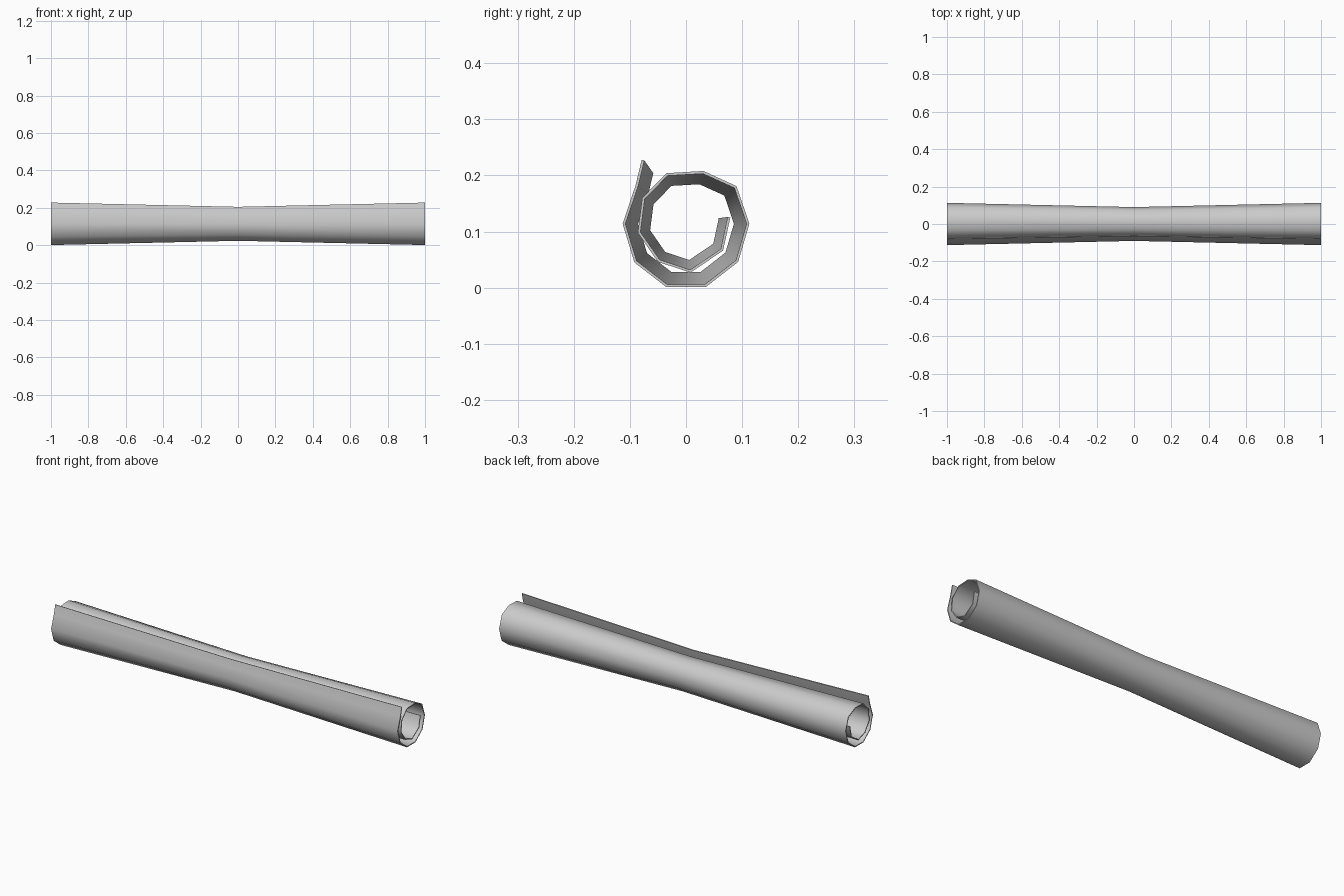
import bpy
import bmesh
import math

cube = bpy.data.objects.get("Cube")
if cube:
    bpy.data.objects.remove(cube, do_unlink=True)

CENTRE_Z = 0.114
THICKNESS = 0.005

# Spiral section of the rolled sheet, from the loose outer edge inwards (y, z)
SPIRAL = [
    (-0.079, 0.228), (-0.09, 0.182), (-0.113, 0.114), (-0.092, 0.045),
    (-0.035, 0.001), (0.035, 0.001), (0.093, 0.046), (0.113, 0.114),
    (0.09, 0.181), (0.031, 0.208), (-0.035, 0.204), (-0.078, 0.160),
    (-0.086, 0.098), (-0.050, 0.046), (0.008, 0.027), (0.066, 0.066),
    (0.079, 0.125),
]

# Stations along the roll: position and section scale (narrow waist)
STATIONS = [(-1, 1), (0, 0.8), (1, 1)]


def make_material(name, colour):
    mat = bpy.data.materials.new(name)
    mat.use_nodes = True
    mat.diffuse_color = colour
    mat.node_tree.nodes["Principled BSDF"].inputs["Base Color"].default_value = colour
    return mat


# Rolled sheet: loft the spiral through the stations
bm = bmesh.new()
rows = [
    [bm.verts.new((x, y * s, CENTRE_Z + (z - CENTRE_Z) * s)) for y, z in SPIRAL]
    for x, s in STATIONS
]
for a, b in zip(rows, rows[1:]):
    for i in range(len(SPIRAL) - 1):
        bm.faces.new((a[i], a[i + 1], b[i + 1], b[i]))

mesh = bpy.data.meshes.new("rolled_sheet")
bm.to_mesh(mesh)
bm.free()
mesh.materials.append(make_material("light grey", (0.6, 0.6, 0.6, 1)))
sheet = bpy.data.objects.new("rolled_sheet", mesh)
bpy.context.collection.objects.link(sheet)

# Give the sheet thickness, then smooth the roll while keeping rims sharp
bpy.ops.object.select_all(action="DESELECT")
sheet.select_set(True)
bpy.context.view_layer.objects.active = sheet
solid = sheet.modifiers.new("thickness", "SOLIDIFY")
solid.thickness = THICKNESS
solid.offset = -1
bpy.ops.object.modifier_apply(modifier=solid.name)
bpy.ops.object.shade_smooth_by_angle(angle=math.radians(55))
